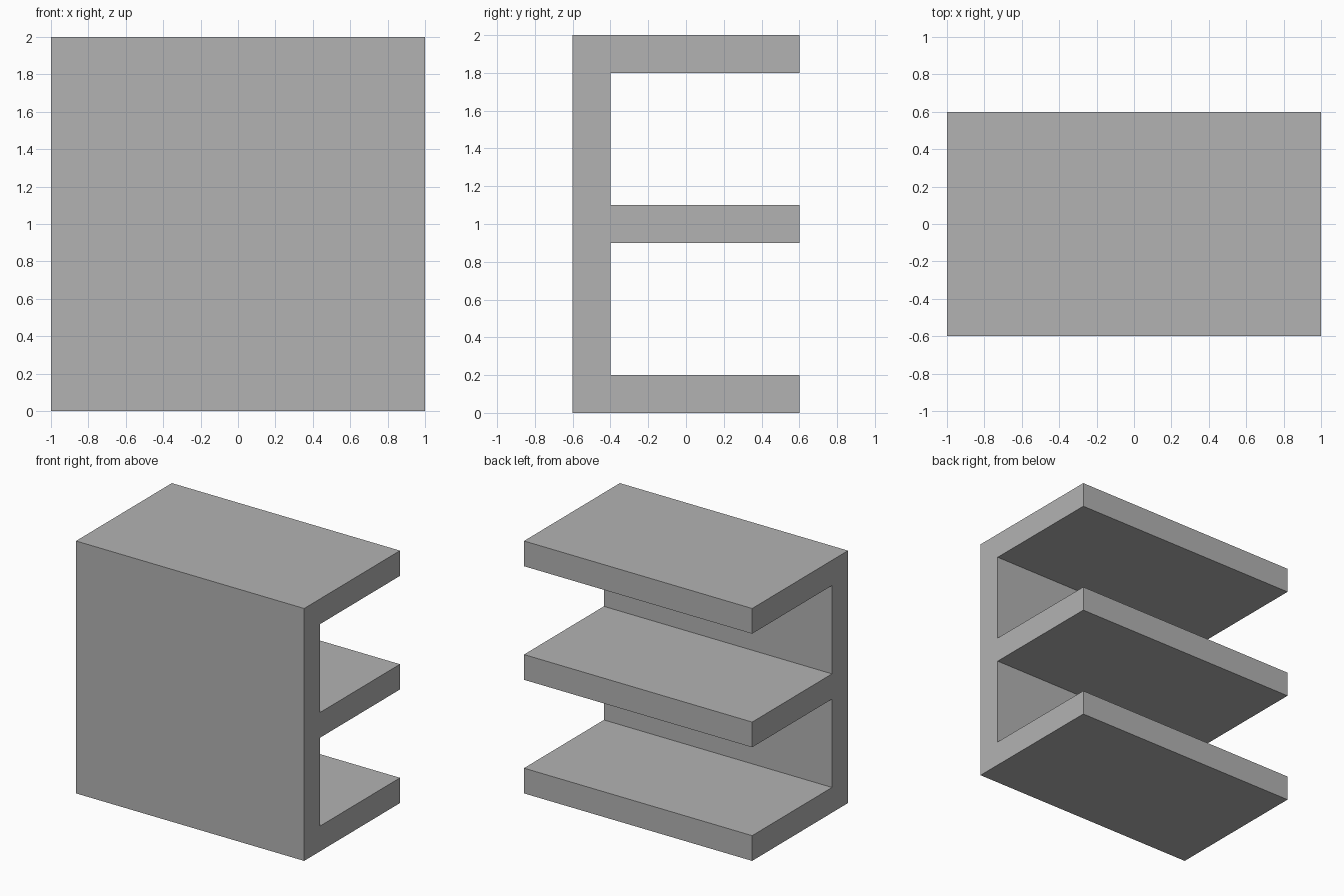
import bpy
import bmesh

cube = bpy.data.objects.get("Cube")
if cube:
    bpy.data.objects.remove(cube, do_unlink=True)

HALF_WIDTH, HALF_DEPTH, HEIGHT, THICK = 1.0, 0.6, 2.0, 0.2

# Plain grey material
GREY = (0.45, 0.45, 0.45, 1)
grey = bpy.data.materials.new("plain grey")
grey.use_nodes = True
grey.diffuse_color = GREY
grey.node_tree.nodes["Principled BSDF"].inputs["Base Color"].default_value = GREY

# Side profile (y, z): front panel with three shelves reaching back
inner = -HALF_DEPTH + THICK
profile = [(-HALF_DEPTH, HEIGHT), (-HALF_DEPTH, 0)]
for bottom in (0, (HEIGHT - THICK) / 2, HEIGHT - THICK):
    top = bottom + THICK
    if bottom > 0:
        profile.append((inner, bottom))
    profile += [(HALF_DEPTH, bottom), (HALF_DEPTH, top)]
    if top < HEIGHT:
        profile.append((inner, top))

# Extrude the profile across the full width
bm = bmesh.new()
side = bm.faces.new([bm.verts.new((-HALF_WIDTH, y, z)) for y, z in profile])
extruded = bmesh.ops.extrude_face_region(bm, geom=[side], use_keep_orig=True)
moved = [v for v in extruded["geom"] if isinstance(v, bmesh.types.BMVert)]
bmesh.ops.translate(bm, vec=(2 * HALF_WIDTH, 0, 0), verts=moved)
bmesh.ops.recalc_face_normals(bm, faces=bm.faces)

mesh = bpy.data.meshes.new("shelf_block")
bm.to_mesh(mesh)
bm.free()
mesh.materials.append(grey)
shelf = bpy.data.objects.new("shelf_block", mesh)
bpy.context.collection.objects.link(shelf)
